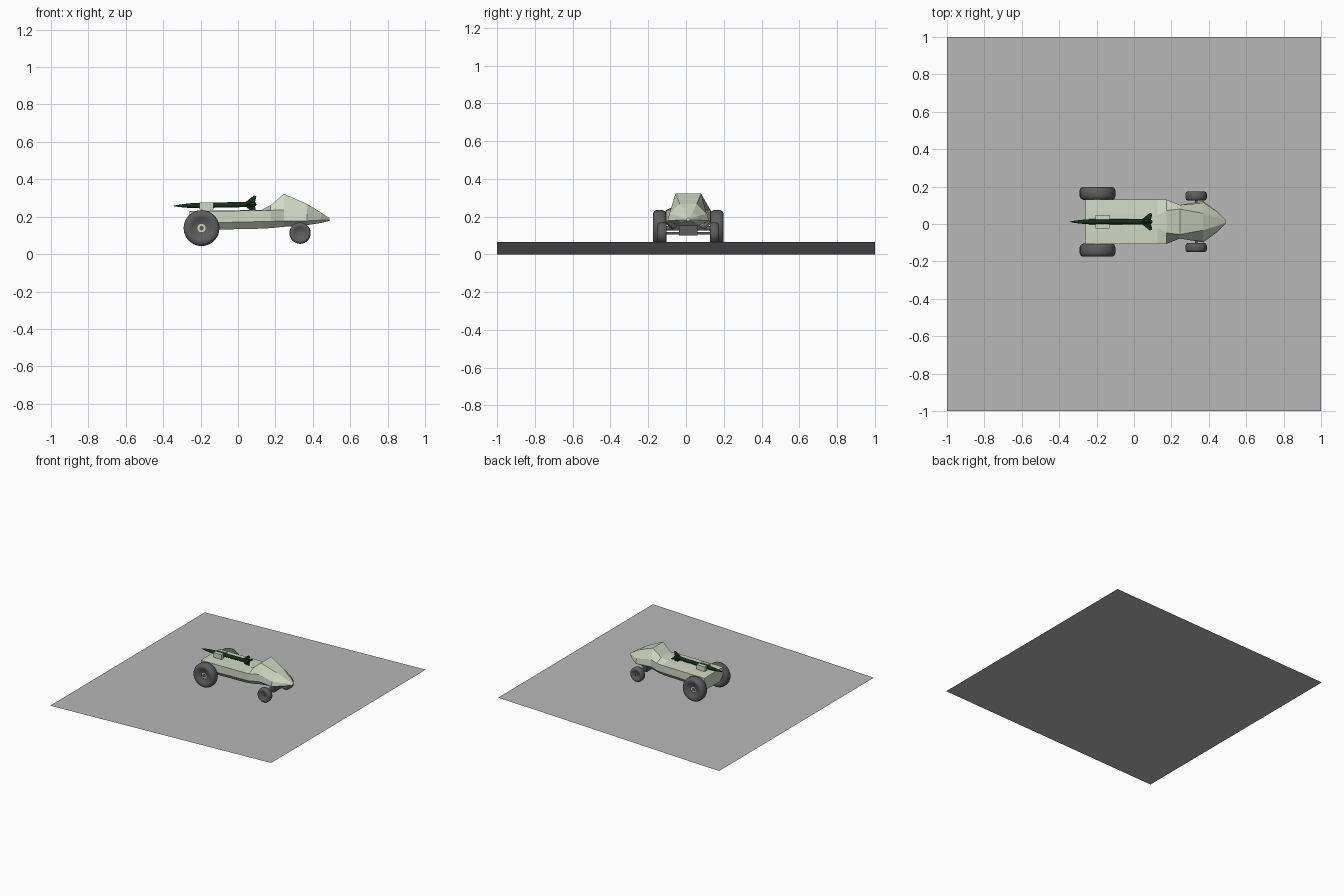
import bpy, bmesh, math
from mathutils import Matrix, Vector

if "Cube" in bpy.data.objects:
    bpy.data.objects.remove(bpy.data.objects["Cube"])

CY = 0.012          # centre line of the car
SLOPE = 0.033       # rise of the sloping floor along x


def material(name, rgb):
    m = bpy.data.materials.new(name)
    m.diffuse_color = (*rgb, 1)
    m.use_nodes = True
    m.node_tree.nodes["Principled BSDF"].inputs["Base Color"].default_value = m.diffuse_color
    return m


FLOOR = material("floor grey", (0.48, 0.48, 0.48))
BODY = material("pale green", (0.64, 0.70, 0.55))
RUBBER = material("tyre grey", (0.11, 0.11, 0.11))
ROCKET = material("dark green", (0.008, 0.028, 0.012))


def make(name, bm, mat, smooth=None):
    bmesh.ops.recalc_face_normals(bm, faces=bm.faces)
    me = bpy.data.meshes.new(name)
    bm.to_mesh(me)
    bm.free()
    me.materials.append(mat)
    ob = bpy.data.objects.new(name, me)
    bpy.context.collection.objects.link(ob)
    if smooth:
        bpy.ops.object.select_all(action='DESELECT')
        ob.select_set(True)
        bpy.context.view_layer.objects.active = ob
        bpy.ops.object.shade_smooth_by_angle(angle=math.radians(smooth))
    return ob


def bridge(bm, rings, close=False):
    """Join rings of vertices with quads."""
    pairs = list(zip(rings, rings[1:]))
    if close:
        pairs.append((rings[-1], rings[0]))
    for a, b in pairs:
        n = len(a)
        for i in range(n):
            bm.faces.new((a[i], a[(i + 1) % n], b[(i + 1) % n], b[i]))


def box(name, lo, hi, mat):
    bm = bmesh.new()
    bmesh.ops.create_cube(bm, size=1)
    for v in bm.verts:
        v.co = Vector([l + (c + 0.5) * (h - l) for c, l, h in zip(v.co, lo, hi)])
    return make(name, bm, mat)


def rod(name, x, y, z, r, length, mat, seg=16):
    """Cylinder lying along y."""
    bm = bmesh.new()
    bmesh.ops.create_cone(bm, cap_ends=True, segments=seg, radius1=r, radius2=r, depth=length,
                          matrix=Matrix.Translation((x, y, z)) @ Matrix.Rotation(math.pi / 2, 4, 'X'))
    return make(name, bm, mat, 40)


# sloping floor sheet
bm = bmesh.new()
bm.faces.new([bm.verts.new((x, y, SLOPE * (x + 1))) for x, y in ((-1, -1), (1, -1), (1, 1), (-1, 1))])
floor = make("floor", bm, FLOOR)

# faceted body lofted along x: x, then (half width, z) of bottom, side, shoulder, top
stations = [
    (-0.26, (0.085, 0.128), (0.12, 0.165), (0.12, 0.229), (0.06, 0.231)),
    (0.125, (0.085, 0.136), (0.12, 0.174), (0.12, 0.233), (0.03, 0.236)),
    (0.175, (0.080, 0.139), (0.118, 0.175), (0.118, 0.234), (0.06, 0.262)),
    (0.245, (0.065, 0.146), (0.09, 0.178), (0.09, 0.237), (0.068, 0.322)),
    (0.37, (0.060, 0.155), (0.11, 0.178), (0.10, 0.215), (0.045, 0.268)),
    (0.445, (0.035, 0.167), (0.055, 0.182), (0.05, 0.203), (0.022, 0.222)),
    (0.49, (0.006, 0.178), (0.01, 0.183), (0.01, 0.188), (0.006, 0.192)),
]
bm = bmesh.new()
rings = []
for x, *half in stations:
    loop = [(w, z) for w, z in half] + [(-w, z) for w, z in reversed(half)]
    rings.append([bm.verts.new((x, CY + w, z)) for w, z in loop])
bridge(bm, rings)
bm.faces.new(rings[0])
bm.faces.new(rings[-1])
make("car_body", bm, BODY)


# wheels turned from a closed profile, with light hubs and axles
def wheel(name, x, y, z, r, w, seg=28):
    prof = [(0.23, 0.30), (0.50, 0.36), (0.62, 0.48), (0.80, 0.50), (0.93, 0.42), (1.0, 0.22)]
    prof = prof + [(a, -b) for a, b in reversed(prof)]
    bm = bmesh.new()
    rings = []
    for a, b in prof:
        rings.append([bm.verts.new((x + r * a * math.cos(t), y + w * b, z + r * a * math.sin(t)))
                      for t in (2 * math.pi * i / seg for i in range(seg))])
    bridge(bm, rings, close=True)
    make(name, bm, RUBBER, 45)


for end, x, z, r, w, off in (("rear", -0.195, 0.139, 0.096, 0.07, 0.152),
                             ("front", 0.332, 0.112, 0.057, 0.048, 0.138)):
    for side, s in (("left", 1), ("right", -1)):
        y = CY + s * off
        wheel(f"{end}_{side}_wheel", x, y, z, r, w)
        rod(f"{end}_{side}_hub", x, y, z, r * 0.24, w * 0.5, BODY if end == "rear" else RUBBER)
    rod(f"{end}_axle", x, CY, z, r * 0.13, 2 * off + w * 0.62, RUBBER, 10)
    # bracket between the axle and the underside of the body
    box(f"{end}_axle_mount", (x - 0.02, CY - 0.05, z - 0.012), (x + 0.02, CY + 0.05, z + 0.05), RUBBER)

# cradle that holds the rocket
for side, s in (("left", 1), ("right", -1)):
    a, b = sorted((CY + s * 0.012, CY + s * 0.037))
    box(f"cradle_{side}", (-0.205, a, 0.238), (-0.13, b, 0.276), BODY)
box("cradle_base", (-0.19, CY - 0.03, 0.226), (-0.145, CY + 0.03, 0.25), BODY)

# rocket: turned hull pointing backwards
bm = bmesh.new()
rings = []
for x, r in ((-0.345, 0.001), (-0.31, 0.007), (-0.265, 0.012), (-0.23, 0.014),
             (0.05, 0.014), (0.075, 0.014), (0.095, 0.009)):
    zc = 0.262 + 0.02 * (x + 0.12)
    rings.append([bm.verts.new((x, CY + r * math.cos(t), zc + r * math.sin(t)))
                  for t in (2 * math.pi * i / 12 for i in range(12))])
bridge(bm, rings)
bm.faces.new(rings[0])
bm.faces.new(rings[-1])
make("rocket_hull", bm, ROCKET, 40)

# four swept tail fins
for k in range(4):
    bm = bmesh.new()
    outline = ((0.035, 0.008), (0.07, 0.035), (0.085, 0.048), (0.098, 0.042), (0.09, 0.008))
    face = bm.faces.new([bm.verts.new((x, -0.003, h)) for x, h in outline])
    ext = bmesh.ops.extrude_face_region(bm, geom=[face])
    for v in ext["geom"]:
        if isinstance(v, bmesh.types.BMVert):
            v.co.y = 0.003
    bmesh.ops.transform(bm, verts=bm.verts, matrix=Matrix.Translation((0, CY, 0.266))
                        @ Matrix.Rotation(k * math.pi / 2, 4, 'X'))
    make(f"rocket_fin_{k + 1}", bm, ROCKET)
